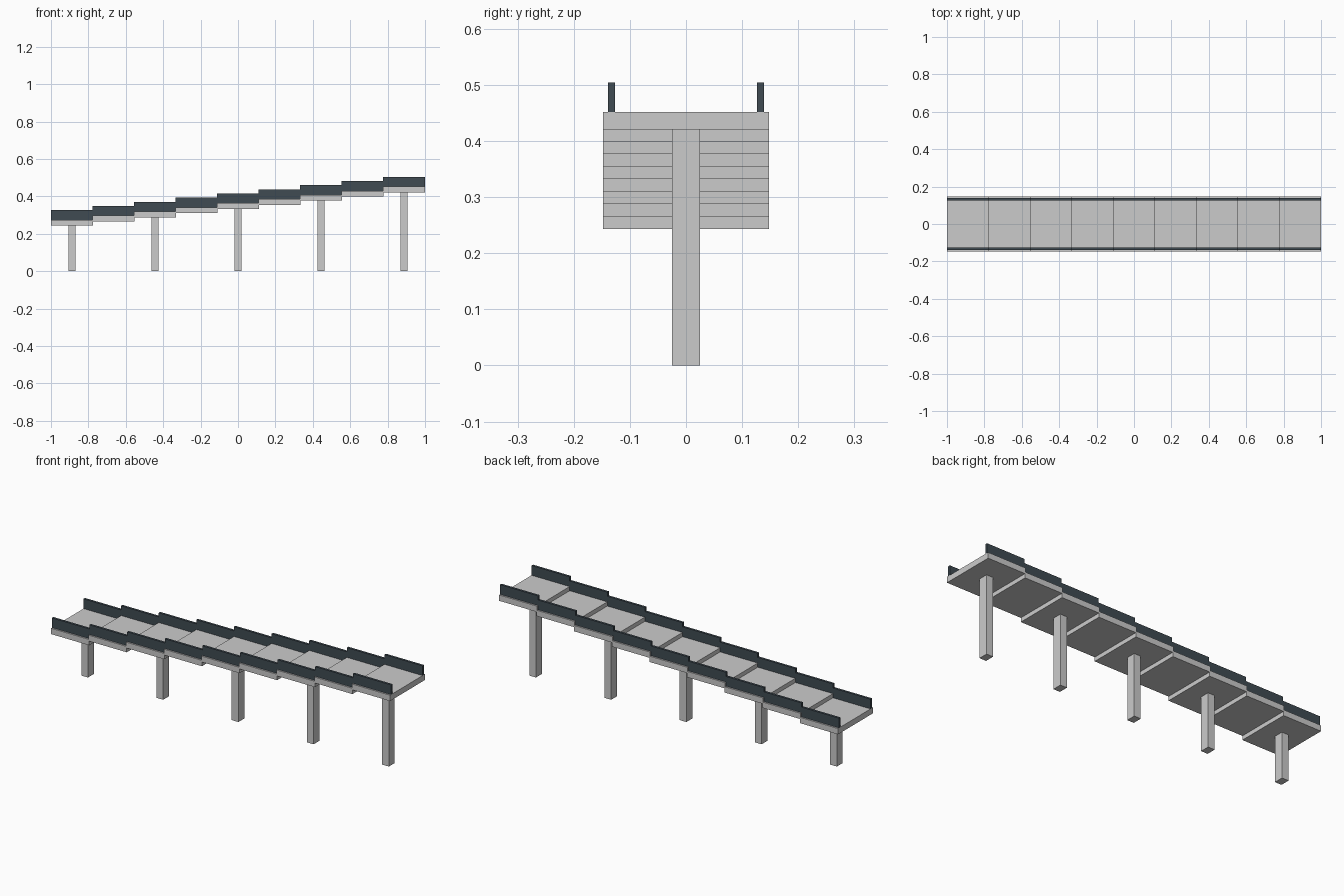
import bpy

if "Cube" in bpy.data.objects:
    bpy.data.objects.remove(bpy.data.objects["Cube"])

rail_mat = bpy.data.materials.new("dark_slate")
rail_mat.diffuse_color = (0.05, 0.07, 0.085, 1)
rail_mat.use_nodes = True
rail_mat.node_tree.nodes["Principled BSDF"].inputs["Base Color"].default_value = rail_mat.diffuse_color


def box(name, x, y, z, sx, sy, sz, mat=None):
    """Box centred on x, y with its underside at z."""
    bpy.ops.mesh.primitive_cube_add(size=1, location=(x, y, z + sz / 2))
    ob = bpy.context.object
    ob.name = name
    ob.scale = (sx, sy, sz)
    bpy.ops.object.transform_apply(location=False, rotation=False, scale=True)
    if mat:
        ob.data.materials.append(mat)
    return ob


COUNT = 9
LENGTH = 0.225
PITCH = (2 - LENGTH) / (COUNT - 1)
BASE, RISE = 0.2432, 0.0222
DECK_T, RAIL_H = 0.031, 0.052

for i in range(COUNT):
    x = (i - (COUNT - 1) / 2) * PITCH
    z = BASE + i * RISE
    # stepped deck slab
    box(f"deck_slab_{i + 1}", x, 0, z, LENGTH, 0.295, DECK_T)
    # side rails standing on the slab
    for side, s in (("front", -1), ("back", 1)):
        box(f"{side}_rail_{i + 1}", x, s * 0.133, z + DECK_T,
            LENGTH, 0.0125, RAIL_H, rail_mat)
    # support pillar under every second slab
    if i % 2 == 0:
        box(f"pillar_{i // 2 + 1}", x, 0, 0, 0.039, 0.05, z)
